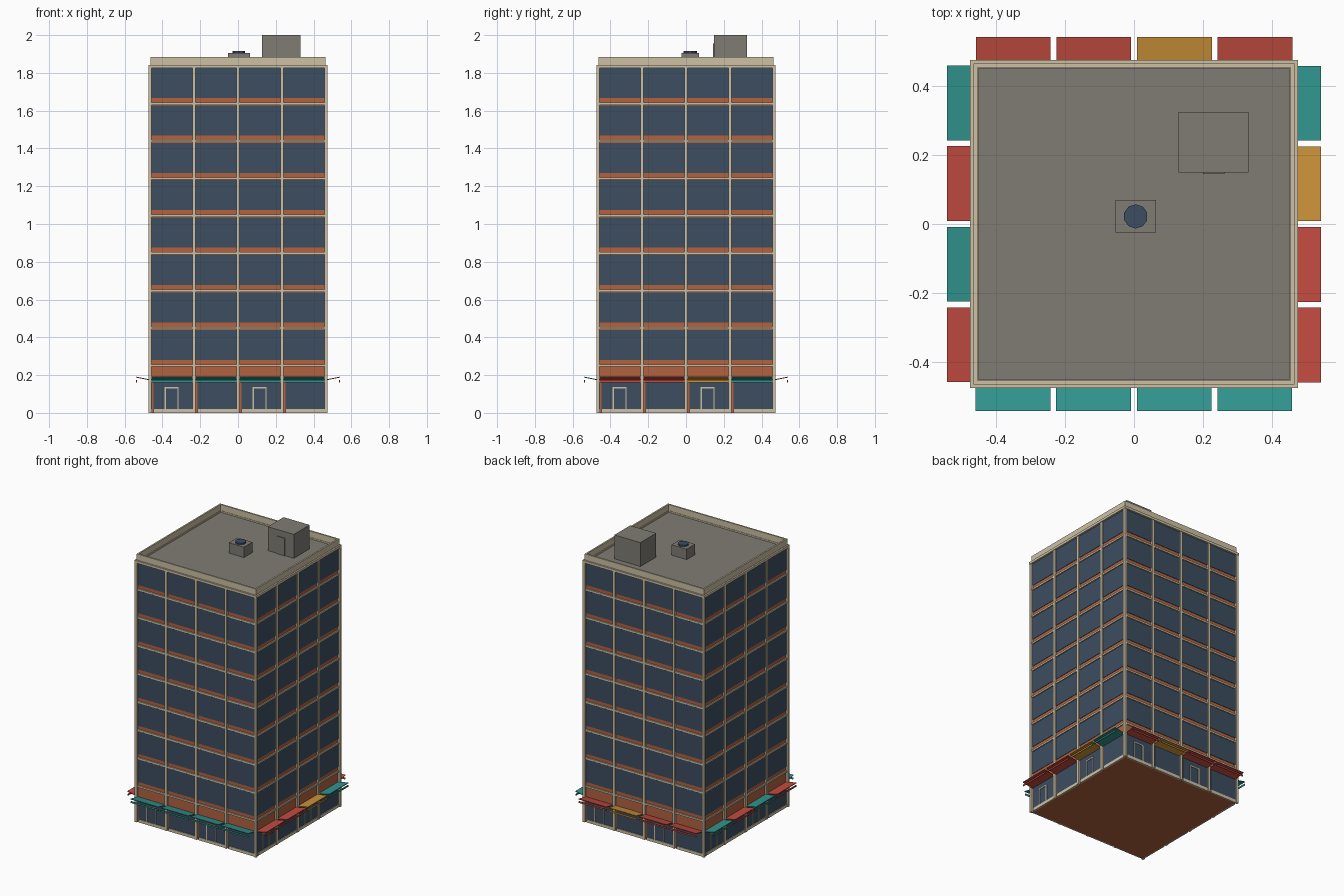
import bpy, bmesh, math
from mathutils import Matrix, Vector

if "Cube" in bpy.data.objects:
    bpy.data.objects.remove(bpy.data.objects["Cube"])


def srgb(r, g, b):
    def lin(c):
        c /= 255
        return c / 12.92 if c < 0.04045 else ((c + 0.055) / 1.055) ** 2.4
    return (lin(r), lin(g), lin(b), 1)


def material(name, rgb):
    m = bpy.data.materials.new(name)
    m.diffuse_color = srgb(*rgb)
    m.use_nodes = True
    m.node_tree.nodes["Principled BSDF"].inputs["Base Color"].default_value = m.diffuse_color
    return m


BRICK = material("brick", (178, 98, 64))
GLASS = material("dark glass", (60, 77, 96))
CREAM = material("cream stone", (205, 193, 165))
GREY = material("roof grey", (128, 124, 116))
TEAL = material("teal canvas", (50, 150, 143))
RED = material("red canvas", (196, 76, 65))
GOLD = material("gold canvas", (205, 148, 58))


def add_box(bm, x0, x1, y0, y1, z0, z1, turn=0):
    verts = bmesh.ops.create_cube(bm, size=1)["verts"]
    size = Matrix.Diagonal((x1 - x0, y1 - y0, z1 - z0, 1))
    move = Matrix.Translation(((x0 + x1) / 2, (y0 + y1) / 2, (z0 + z1) / 2))
    spin = Matrix.Rotation(turn * math.pi / 2, 4, 'Z')
    bmesh.ops.transform(bm, matrix=spin @ move @ size, verts=verts)
    return verts


def finish(bm, name, mat):
    me = bpy.data.meshes.new(name)
    bm.to_mesh(me)
    bm.free()
    me.materials.append(mat)
    ob = bpy.data.objects.new(name, me)
    bpy.context.collection.objects.link(ob)
    return ob


def boxes(name, mat, items):
    """One object from boxes (x0, x1, y0, y1, z0, z1[, turn])."""
    bm = bmesh.new()
    for item in items:
        add_box(bm, *item)
    return finish(bm, name, mat)


BAY = 0.233           # bay width
FLOOR = 0.198         # storey height
WALL = 0.459          # half width of the brick core
FIRST = 0.245         # underside of the first ledge
ROOF = 1.832
edges = [(i - 2) * BAY for i in range(5)]
sides = range(4)

# Brick core
boxes("brick_core", BRICK, [(-WALL, WALL, -WALL, WALL, 0, 1.826)])

# Upper windows, leaving a brick strip above every ledge
boxes("upper_windows", GLASS, [
    (x + 0.007, x + BAY - 0.007, -WALL - 0.003, -WALL + 0.004,
     FIRST + f * FLOOR + 0.036, FIRST + (f + 1) * FLOOR - 0.003, s)
    for s in sides for x in edges[:4] for f in range(8)])

# Floor ledges
boxes("floor_ledges", CREAM, [
    (-0.467, 0.467, -0.467, -WALL + 0.004, FIRST + f * FLOOR, FIRST + f * FLOOR + 0.012, s)
    for s in sides for f in range(8)])

# Vertical piers and corner posts
boxes("piers", CREAM, [
    (x - 0.009, x + 0.009, -0.471, -WALL + 0.004, 0, 1.83, s)
    for s in sides for x in edges[1:4]])
boxes("corner_posts", CREAM, [
    (a * 0.465 - 0.008, a * 0.465 + 0.008, b * 0.465 - 0.008, b * 0.465 + 0.008, 0, 1.83)
    for a in (-1, 1) for b in (-1, 1)])

# Shop windows and stone plinth
boxes("shop_windows", GLASS, [
    (x + 0.019, x + BAY - 0.007, -WALL - 0.004, -WALL + 0.004, 0.02, 0.172, s)
    for s in sides for x in edges[:4]])
boxes("plinth", CREAM, [
    (x + 0.019, x + BAY - 0.007, -WALL - 0.008, -WALL + 0.004, 0, 0.021, s)
    for s in sides for x in edges[:4]])

# Door frames in the first and third bays
frames = []
for s in sides:
    for x in (edges[0] + 0.115, edges[2] + 0.115):
        y0, y1 = -WALL - 0.008, -WALL
        frames += [(x - 0.037, x - 0.031, y0, y1, 0.021, 0.137, s),
                   (x + 0.031, x + 0.037, y0, y1, 0.021, 0.137, s),
                   (x - 0.031, x + 0.031, y0, y1, 0.130, 0.137, s)]
boxes("door_frames", CREAM, frames)

# Awnings: a thin sheet rising outwards with a hanging valance strip
awning_colours = [[TEAL] * 4, [RED, RED, GOLD, TEAL],
                  [RED, GOLD, RED, RED], [TEAL, RED, TEAL, RED]]
for s in sides:
    for x, mat in zip(edges, awning_colours[s]):
        bm = bmesh.new()
        x0, x1 = x + 0.008, x + BAY - 0.009
        sheet = add_box(bm, x0, x1, -0.541, -0.46, 0.171, 0.176)
        for v in sheet:
            v.co.z += (-0.46 - v.co.y) * 0.2
        add_box(bm, x0, x1, -0.539, -0.534, 0.162, 0.173)
        bm.transform(Matrix.Rotation(s * math.pi / 2, 4, 'Z'))
        finish(bm, "awning", mat)

# Cornice, roof deck and parapet
boxes("cornice", CREAM, [(-0.475, 0.475, -0.475, -0.45, 1.825, 1.842, s) for s in sides])
boxes("roof_deck", GREY, [(-0.456, 0.456, -0.456, 0.456, 1.82, ROOF)])
boxes("parapet", CREAM, [(-0.464, 0.453, -0.464, -0.453, 1.83, 1.885, s) for s in sides])

# Stair house with door plate
boxes("stair_house", GREY, [(0.128, 0.331, 0.149, 0.324, ROOF, 2.0)])
boxes("stair_house_door", GREY, [(0.2, 0.262, 0.144, 0.15, ROOF, 1.955)])

# Air unit with fan
boxes("air_unit", GREY, [(-0.054, 0.064, -0.024, 0.069, ROOF, 1.905)])
bm = bmesh.new()
bmesh.ops.create_cone(bm, cap_ends=True, segments=10, radius1=0.035, radius2=0.035,
                      depth=0.012, matrix=Matrix.Translation((0.005, 0.022, 1.909)))
finish(bm, "air_unit_fan", GLASS)
